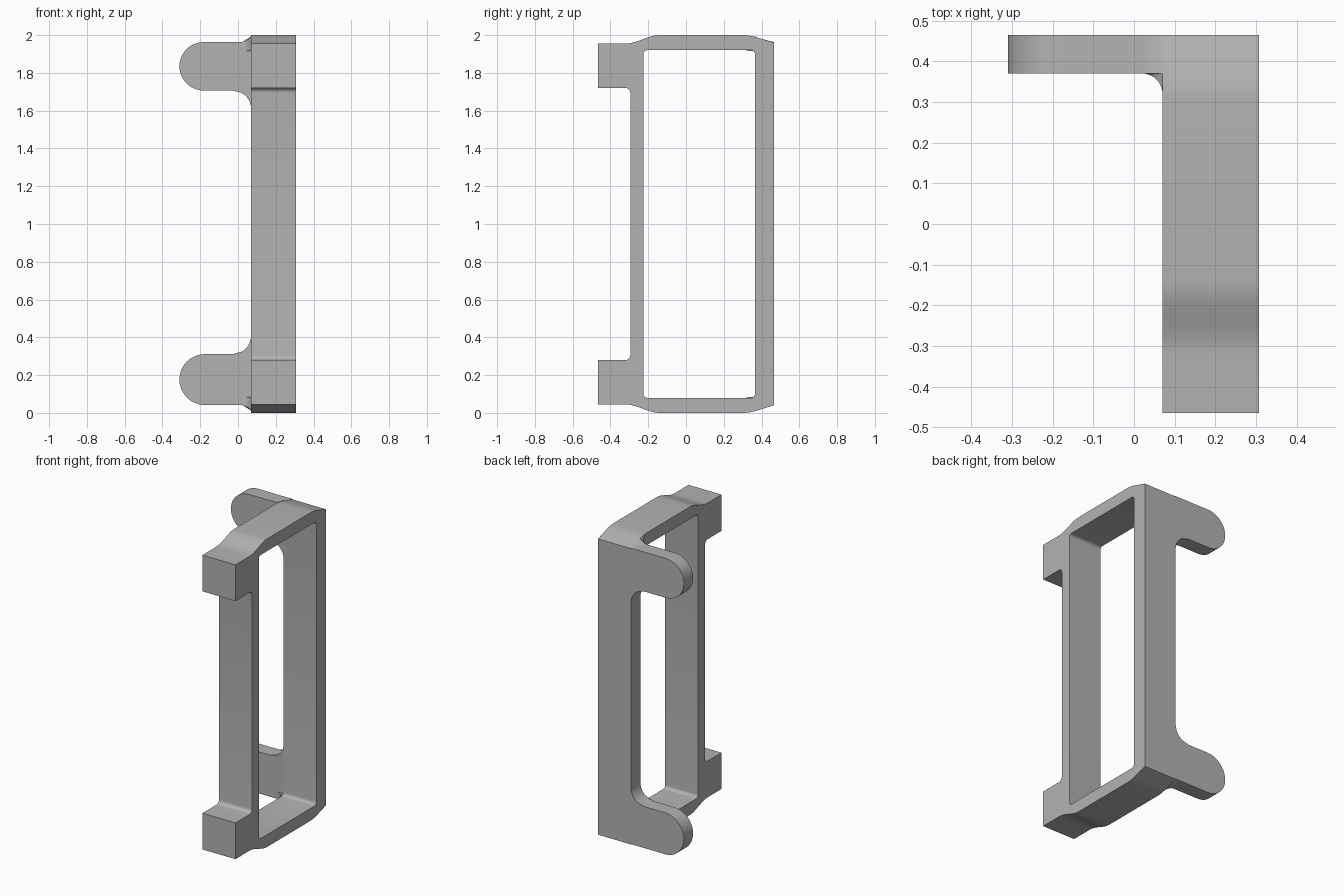
import bpy, bmesh, math

cube = bpy.data.objects.get("Cube")
if cube:
    bpy.data.objects.remove(cube, do_unlink=True)

grey = bpy.data.materials.new("plain_grey")
grey.use_nodes = True
COLOUR = (0.45, 0.45, 0.45, 1)
grey.diffuse_color = COLOUR
grey.node_tree.nodes["Principled BSDF"].inputs["Base Color"].default_value = COLOUR


def arc(cx, cy, r, start, end, n=8):
    angles = [math.radians(start + (end - start) * i / n) for i in range(n + 1)]
    return [(cx + r * math.cos(a), cy + r * math.sin(a)) for a in angles]


def finish(name, bm):
    bmesh.ops.recalc_face_normals(bm, faces=bm.faces)
    mesh = bpy.data.meshes.new(name)
    bm.to_mesh(mesh)
    bm.free()
    mesh.materials.append(grey)
    obj = bpy.data.objects.new(name, mesh)
    bpy.context.collection.objects.link(obj)
    bpy.ops.object.select_all(action='DESELECT')
    obj.select_set(True)
    bpy.context.view_layer.objects.active = obj
    bpy.ops.object.shade_smooth_by_angle(angle=math.radians(30))
    return obj


def loft(name, ring_a, ring_b):
    """Closed solid between two matching rings of 3D points."""
    bm = bmesh.new()
    a = [bm.verts.new(p) for p in ring_a]
    b = [bm.verts.new(p) for p in ring_b]
    n = len(a)
    caps = [bm.faces.new(a), bm.faces.new(b)]
    for i in range(n):
        j = (i + 1) % n
        bm.faces.new((a[i], a[j], b[j], b[i]))
    bmesh.ops.triangulate(bm, faces=caps)
    return finish(name, bm)


# Side frame: outline and window in (y, z), mirrored about mid height
X0, X1 = 0.07, 0.307
BACK, TAB_FRONT = 0.465, 0.37
upper = arc(-0.32, 1.695, 0.025, 0, 90, 6)
upper += [(-BACK, 1.72), (-BACK, 1.955)]
for i in range(13):
    t = i / 12
    upper.append((-0.32 + 0.18 * t, 1.955 + 0.045 * t * t * (3 - 2 * t)))
upper += [(0.3, 2), (0.32, 1.999), (0.345, 1.996), (0.375, 1.988), (BACK, 1.96)]
outline = upper + [(y, 2 - z) for y, z in reversed(upper)]
corner = arc(0.345, 1.9, 0.02, 0, 90, 6) + arc(-0.205, 1.9, 0.02, 90, 180, 6)
window = corner + [(y, 2 - z) for y, z in reversed(corner)]

bm = bmesh.new()
for loop in (outline, window):
    verts = [bm.verts.new((X0, y, z)) for y, z in loop]
    for i, v in enumerate(verts):
        bm.edges.new((v, verts[(i + 1) % len(verts)]))
bmesh.ops.triangle_fill(bm, use_beauty=True, edges=bm.edges[:])
extruded = bmesh.ops.extrude_face_region(bm, geom=bm.faces[:])
moved = [g for g in extruded["geom"] if isinstance(g, bmesh.types.BMVert)]
bmesh.ops.translate(bm, verts=moved, vec=(X1 - X0, 0, 0))
finish("side_frame", bm)


# Rounded tabs at the back; depths are measured from the nearest end
def tab_profile(outer, inner, rise):
    r = (inner - outer) / 2
    pts = arc(-0.03, inner + 0.1, 0.1, 0, -90, 12)
    pts += arc(-0.31 + r, outer + r, r, 90, 270, 24)
    pts += [(0.02 + 0.05 * i / 6, outer - rise * (i / 6) ** 2) for i in range(7)]
    return pts


def add_tab(label, outer, inner, height):
    front = [(x, TAB_FRONT, height(d)) for x, d in tab_profile(outer, inner, 0.025)]
    back = [(x, BACK, height(d)) for x, d in tab_profile(outer, inner, 0)]
    loft(label + "_tab", front, back)
    # Concave gusset between the tab and the frame bar
    plan = [(X0, TAB_FRONT)] + arc(0.02, 0.32, 0.05, 90, 0, 10)
    low = [(x, y, height(0.085)) for x, y in plan]
    high = [(x, y, height(outer - 0.03 * ((x - 0.02) / 0.05) ** 2)) for x, y in plan]
    loft(label + "_tab_gusset", low, high)


add_tab("upper", 0.037, 0.293, lambda d: 2 - d)
add_tab("lower", 0.042, 0.311, lambda d: d)
